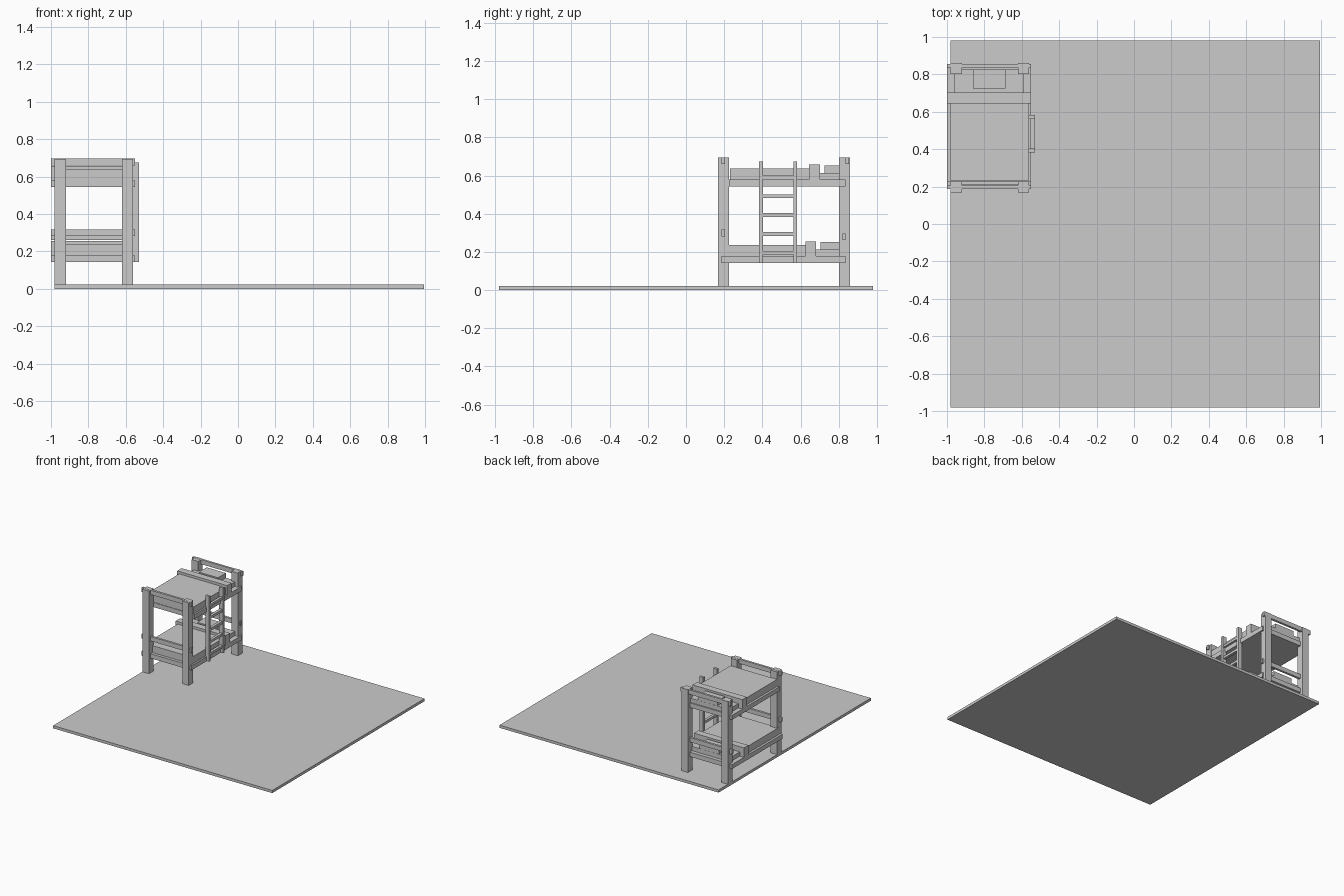
import bpy

if "Cube" in bpy.data.objects:
    bpy.data.objects.remove(bpy.data.objects["Cube"])


def box(name, x, y, z):
    """Axis-aligned box given as (min, max) ranges."""
    bpy.ops.mesh.primitive_cube_add(size=1, location=[(a + b) / 2 for a, b in (x, y, z)])
    ob = bpy.context.object
    ob.name = name
    ob.scale = [b - a for a, b in (x, y, z)]
    bpy.ops.object.transform_apply(location=False, rotation=False, scale=True)
    return ob


WIDE = (-1.0, -0.55)

# Floor slab
box("floor", (-0.98, 0.995), (-0.98, 0.98), (0, 0.022))

# Four corner posts
for x in ((-0.98, -0.92), (-0.62, -0.562)):
    for y in ((0.168, 0.226), (0.802, 0.86)):
        box("post", x, y, (0.02, 0.695))

# Two bunks: base, mattress, blanket, folded blanket edge and pillow
for name, z, y_front, dy in (("lower", 0.142, 0.186, -0.02), ("upper", 0.543, 0.226, 0)):
    top = z + 0.037
    box(name + "_base", WIDE, (y_front, 0.836), (z, top))
    box(name + "_mattress", (-0.963, -0.59), (0.24 + dy, 0.826 + dy), (top, z + 0.072))
    box(name + "_blanket", (-0.982, -0.563), (0.23 + dy, 0.65 + dy), (top, z + 0.094))
    box(name + "_blanket_fold", WIDE, (0.645 + dy, 0.702 + dy), (top, z + 0.114))
    box(name + "_pillow", (-0.86, -0.687), (0.725 + dy, 0.825 + dy), (z + 0.072, z + 0.111))

# Cross bars at the head and foot ends
for name, y, z in (("foot_bar", 0.187, 0.66), ("foot_bar", 0.187, 0.282),
                   ("head_bar", 0.837, 0.66), ("head_bar", 0.819, 0.262)):
    box(name, WIDE, (y, y + 0.018), (z, z + 0.036))

# Ladder on the right side
for y in (0.383, 0.562):
    box("ladder_rail", (-0.563, -0.528), (y, y + 0.02), (0.143, 0.674))
for i in range(5):
    z = 0.186 + i * 0.0985
    box("ladder_rung", (-0.555, -0.533), (0.40, 0.565), (z + 0.0, z + 0.02))
